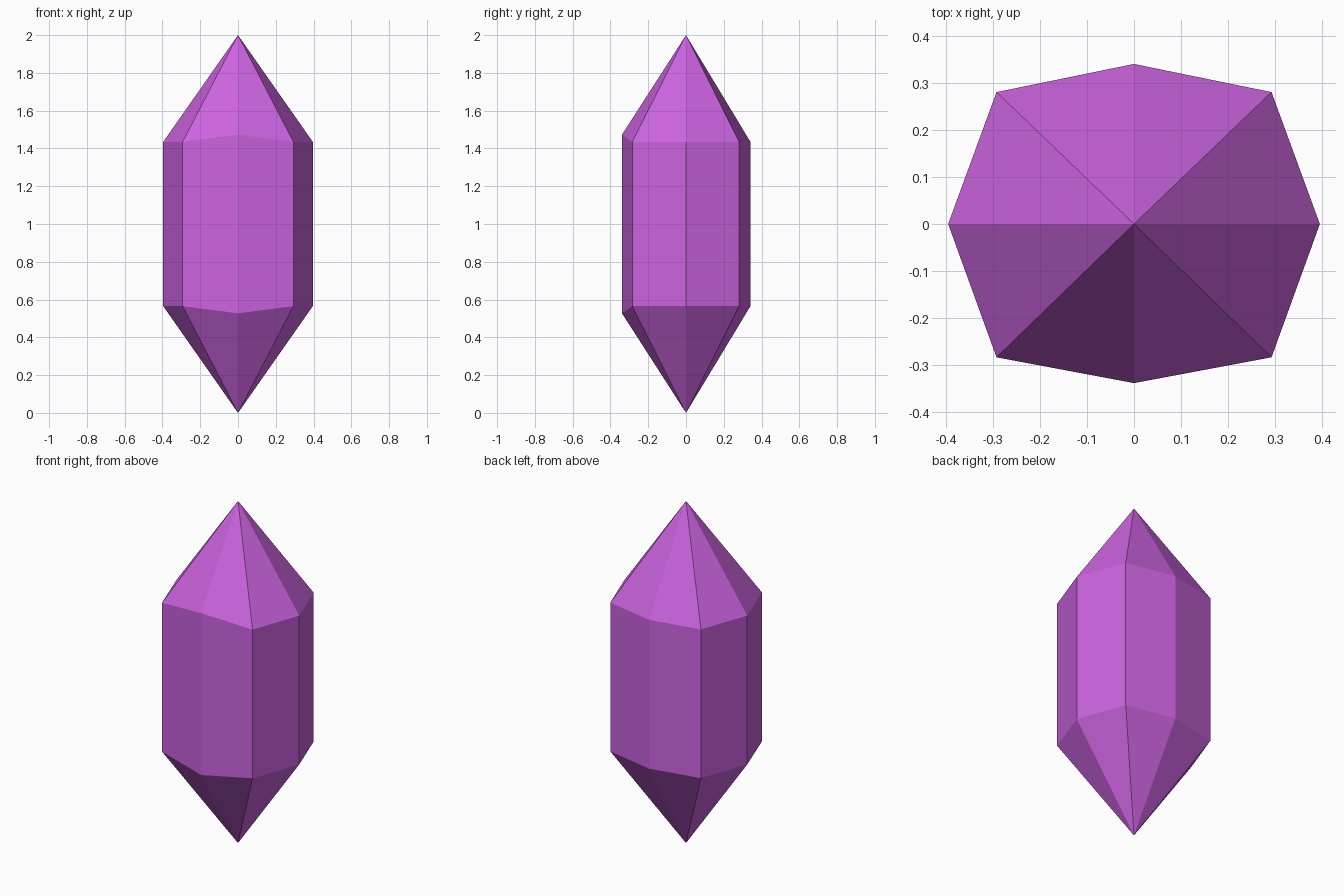
import bpy, bmesh

if "Cube" in bpy.data.objects:
    bpy.data.objects.remove(bpy.data.objects["Cube"])

# One flat violet colour
violet = bpy.data.materials.new("violet crystal")
violet.diffuse_color = (0.60, 0.125, 0.74, 1.0)
violet.use_nodes = True
violet.node_tree.nodes["Principled BSDF"].inputs["Base Color"].default_value = violet.diffuse_color

# Eight-sided cross-section: x, y, half height of the straight side
section = [(0.396, 0, 0.435), (0.293, 0.281, 0.435), (0, 0.341, 0.435), (-0.293, 0.281, 0.435),
           (-0.396, 0, 0.435), (-0.293, -0.284, 0.435), (0, -0.339, 0.473), (0.293, -0.284, 0.435)]

bm = bmesh.new()
top_ring = [bm.verts.new((x, y, 1 + h)) for x, y, h in section]
low_ring = [bm.verts.new((x, y, 1 - h)) for x, y, h in section]
top_tip = bm.verts.new((0, 0, 2))
low_tip = bm.verts.new((0, 0, 0))

# Side walls and the two pointed ends
for i in range(8):
    j = (i + 1) % 8
    bm.faces.new((low_ring[i], low_ring[j], top_ring[j], top_ring[i]))
    bm.faces.new((top_ring[i], top_ring[j], top_tip))
    bm.faces.new((low_ring[j], low_ring[i], low_tip))
bmesh.ops.recalc_face_normals(bm, faces=bm.faces)

mesh = bpy.data.meshes.new("crystal")
bm.to_mesh(mesh)
bm.free()
mesh.materials.append(violet)
bpy.context.collection.objects.link(bpy.data.objects.new("crystal", mesh))
